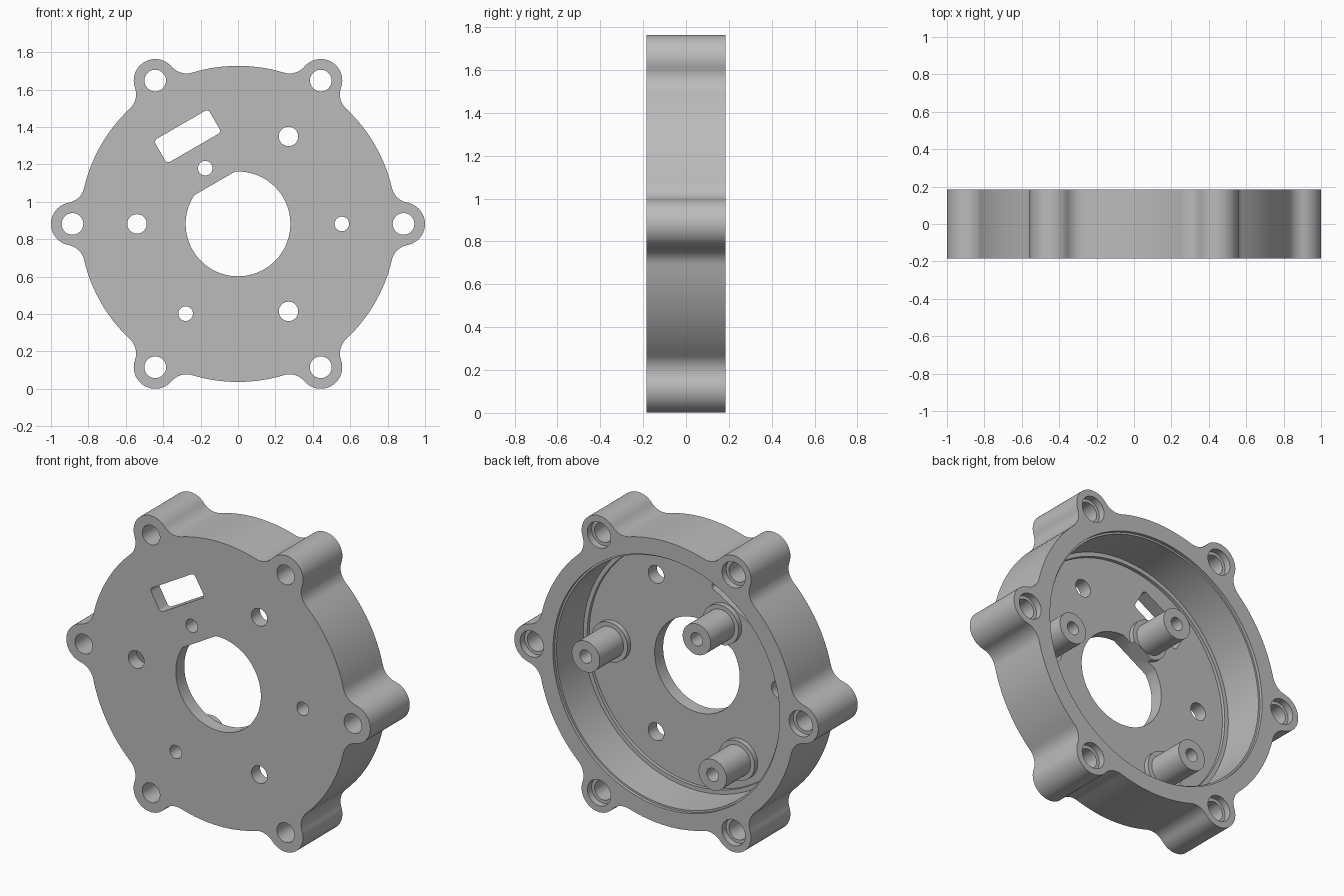
import bpy, bmesh
from math import cos, sin, pi, atan2, radians, sqrt

if "Cube" in bpy.data.objects:
    bpy.data.objects.remove(bpy.data.objects["Cube"], do_unlink=True)

CZ = 0.882                     # height of the housing axis
FRONT, BACK, FLOOR = -0.185, 0.185, -0.105
DISK_R, LUG_D, LUG_R, FILLET = 0.845, 0.885, 0.115, 0.105

grey = bpy.data.materials.new("plain grey")
grey.use_nodes = True
color = (0.5, 0.5, 0.5, 1)
grey.diffuse_color = color
grey.node_tree.nodes["Principled BSDF"].inputs["Base Color"].default_value = color


def arc(cx, cz, r, a0, a1, n):
    return [(cx + r * cos(a0 + (a1 - a0) * i / n),
             cz + r * sin(a0 + (a1 - a0) * i / n)) for i in range(n + 1)]


def circle(x, z, r, n=48):
    return arc(x, z, r, 0, 2 * pi, n)[:-1]


def rotate(points, a):
    return [(x * cos(a) - z * sin(a), x * sin(a) + z * cos(a)) for x, z in points]


def prism(name, points, y0, y1):
    """Extrude an axis-centred outline from y0 to y1."""
    bm = bmesh.new()
    face = bm.faces.new([bm.verts.new((x, y0, z + CZ)) for x, z in points])
    out = bmesh.ops.extrude_face_region(bm, geom=[face])
    moved = [g for g in out["geom"] if isinstance(g, bmesh.types.BMVert)]
    bmesh.ops.translate(bm, verts=moved, vec=(0, y1 - y0, 0))
    bmesh.ops.recalc_face_normals(bm, faces=bm.faces)
    mesh = bpy.data.meshes.new(name)
    bm.to_mesh(mesh)
    bm.free()
    mesh.materials.append(grey)
    obj = bpy.data.objects.new(name, mesh)
    bpy.context.scene.collection.objects.link(obj)
    return obj


# Scalloped outline: disk arcs blended into six round lugs
reach, gap = DISK_R + FILLET, LUG_R + FILLET
fx = (reach**2 + LUG_D**2 - gap**2) / (2 * LUG_D)
fz = sqrt(reach**2 - fx**2)
gamma, beta = atan2(fz, fx), atan2(fz, fx - LUG_D)
sector = (arc(fx, -fz, FILLET, pi - gamma, pi - beta, 10)
          + arc(LUG_D, 0, LUG_R, -beta, beta, 24)[1:]
          + arc(fx, fz, FILLET, beta - pi, gamma - pi, 10)[1:]
          + arc(0, 0, DISK_R, gamma, pi / 3 - gamma, 16)[1:-1])
outline = [p for k in range(6) for p in rotate(sector, k * pi / 3)]
housing = prism("housing", outline, FRONT, BACK)

helpers = []


def combine(operation, name, points, y0, y1):
    tool = prism(name, points, y0, y1)
    tool.hide_render = True
    mod = housing.modifiers.new(name, "BOOLEAN")
    mod.operation, mod.solver, mod.object = operation, "EXACT", tool
    helpers.append(tool)


def cut(name, points, y0=-0.3, y1=0.3):
    combine("DIFFERENCE", name, points, y0, y1)


# Stepped pocket open at the back
cut("rim_step", circle(0, 0, 0.746, 128), 0.167, 0.3)
cut("pocket", circle(0, 0, 0.735, 128), FLOOR + 0.02, 0.25)
cut("pocket_floor", circle(0, 0, 0.71, 128), FLOOR, 0.22)

# Three standoffs with base collars
posts = [(0.555, 0), (-0.28, -0.48), (-0.175, 0.298)]
for x, z in posts:
    combine("UNION", "collar", circle(x, z, 0.118), FLOOR - 0.02, FLOOR + 0.03)
    combine("UNION", "standoff", circle(x, z, 0.092), FLOOR - 0.03, 0.15)
for x, z in posts:
    cut("standoff_hole", circle(x, z, 0.039, 32))

# Lug holes, counterbored at the back
for k in range(6):
    x, z = LUG_D * cos(k * pi / 3), LUG_D * sin(k * pi / 3)
    cut("lug_hole", circle(x, z, 0.058, 32))
    cut("counterbore", circle(x, z, 0.077, 32), 0.145, 0.25)

# Plate holes
for a in (60, 180, 300):
    cut("plate_hole", circle(0.54 * cos(radians(a)), 0.54 * sin(radians(a)), 0.052, 32))

# Centre bore with one flat side
half = math_half = atan2(sqrt(0.28**2 - 0.25**2), 0.25)
mid = radians(120)
cut("centre_bore", arc(0, 0, 0.28, mid + half, mid + 2 * pi - half, 80))

# Tilted slot with rounded corners
w, h, r = 0.168, 0.071, 0.02
slot = []
for k, (sx, sz) in enumerate([(1, 1), (-1, 1), (-1, -1), (1, -1)]):
    slot += arc(sx * (w - r), sz * (h - r), r, k * pi / 2, (k + 1) * pi / 2, 5)
slot = [(x - 0.27, z + 0.468) for x, z in rotate(slot, radians(30))]
cut("slot", slot)

# Bake the cuts and remove the helpers
bpy.context.view_layer.update()
depsgraph = bpy.context.evaluated_depsgraph_get()
baked = bpy.data.meshes.new_from_object(housing.evaluated_get(depsgraph))
housing.modifiers.clear()
housing.data = baked
for tool in helpers:
    bpy.data.objects.remove(tool, do_unlink=True)

bpy.ops.object.select_all(action="DESELECT")
housing.select_set(True)
bpy.context.view_layer.objects.active = housing
bpy.ops.object.shade_smooth_by_angle(angle=radians(30))
